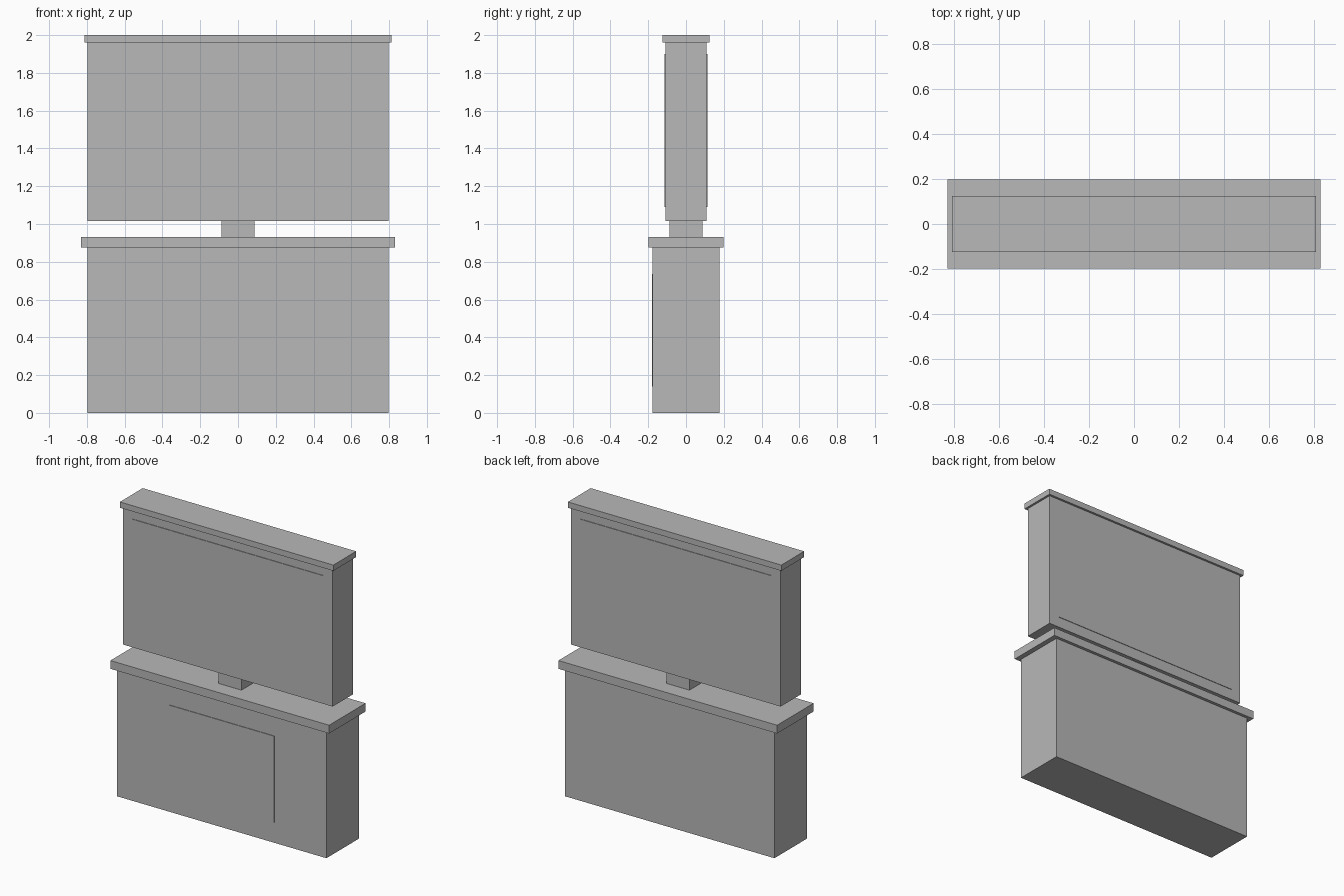
import bpy

# Remove the default cube only
cube = bpy.data.objects.get("Cube")
if cube:
    bpy.data.objects.remove(cube, do_unlink=True)

# Single flat colour
grey = bpy.data.materials.new("neutral_grey")
grey.use_nodes = True
colour = (0.48, 0.48, 0.48, 1.0)
grey.diffuse_color = colour
grey.node_tree.nodes["Principled BSDF"].inputs["Base Color"].default_value = colour


def box(name, half_x, y0, y1, z0, z1):
    """Box centred on x, spanning the given depths and heights."""
    bpy.ops.mesh.primitive_cube_add(size=1, location=(0, (y0 + y1) / 2, (z0 + z1) / 2))
    obj = bpy.context.object
    obj.name = name
    obj.scale = (2 * half_x, y1 - y0, z1 - z0)
    bpy.ops.object.transform_apply(location=False, rotation=False, scale=True)
    obj.data.materials.append(grey)
    return obj


BASE_DEPTH, SIGN_DEPTH, RAISE = 0.177, 0.109, 0.004

# Lower cabinet and its overhanging top
box("base_cabinet", 0.797, -BASE_DEPTH, BASE_DEPTH, 0, 0.875)
box("base_top", 0.832, -0.198, 0.198, 0.875, 0.932)

# Short square post carrying the upper box
box("neck_post", 0.088, -0.088, 0.088, 0.932, 1.017)

# Upper box and its cap
box("upper_box", 0.797, -SIGN_DEPTH, SIGN_DEPTH, 1.017, 1.96)
box("upper_cap", 0.812, -0.124, 0.124, 1.96, 2.0)

# Thin raised panels
box("base_front_panel", 0.4, -BASE_DEPTH - RAISE, -BASE_DEPTH, 0.14, 0.735)
box("upper_front_panel", 0.725, -SIGN_DEPTH - RAISE, -SIGN_DEPTH, 1.09, 1.9)
box("upper_back_panel", 0.725, SIGN_DEPTH, SIGN_DEPTH + RAISE, 1.09, 1.9)
